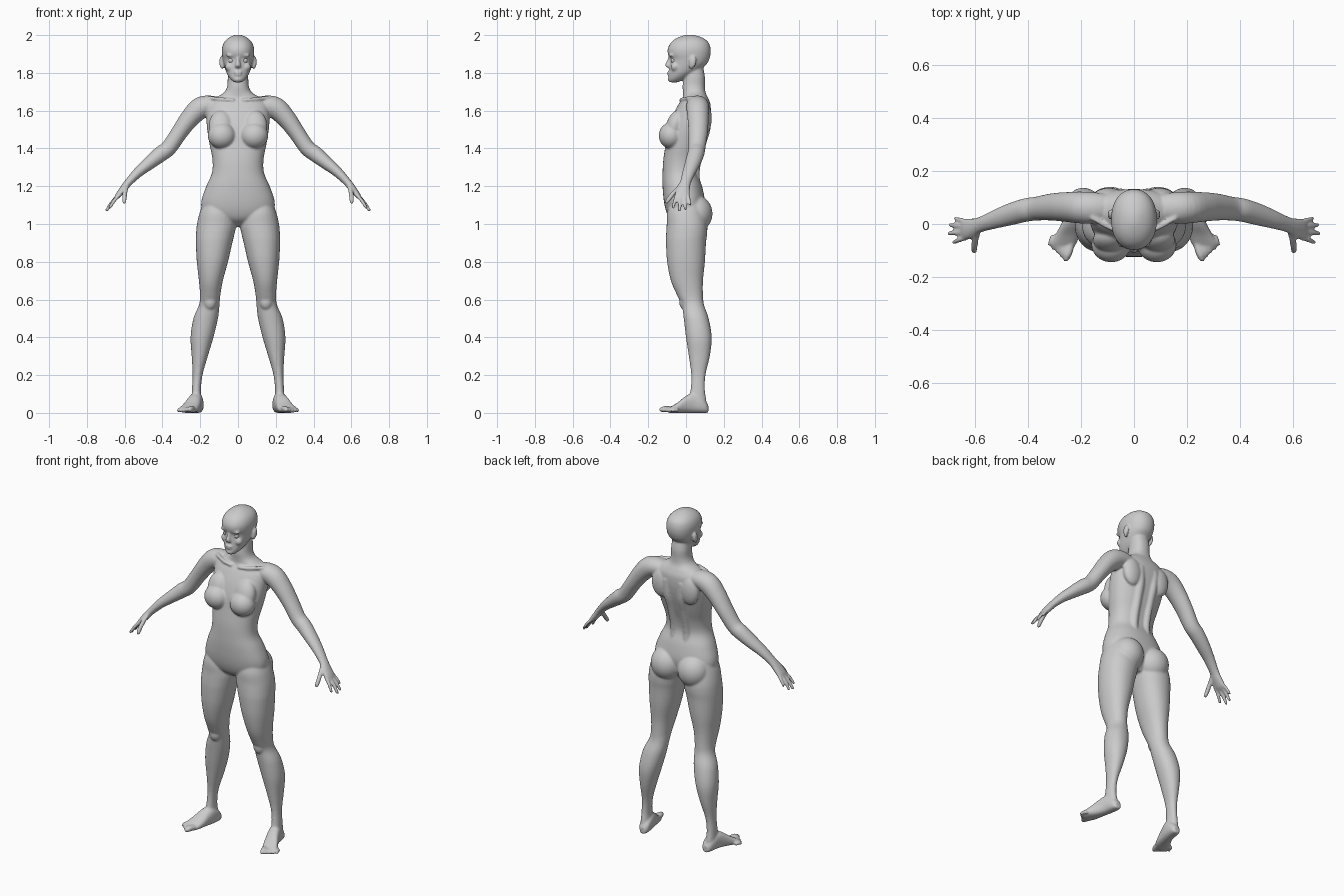
import bpy, bmesh
from math import sin, cos, tau
from mathutils import Vector, Matrix

X, Y, Z = Vector((1, 0, 0)), Vector((0, 1, 0)), Vector((0, 0, 1))
bm = bmesh.new()
BOTH = (1, -1)


def smooth_rows(rows, steps=4):
    """Catmull-Rom interpolation through the section rows."""
    r = [Vector(q) for q in rows]
    out = []
    for i in range(len(r) - 1):
        a, b, c, d = r[max(i - 1, 0)], r[i], r[i + 1], r[min(i + 2, len(r) - 1)]
        for k in range(steps):
            t = k / steps
            out.append(0.5 * (2 * b + (c - a) * t + (2 * a - 5 * b + 4 * c - d) * t * t
                              + (3 * b - a - 3 * c + d) * t ** 3))
    return out + [r[-1]]


def loft(rows, axes=None, sides=(1,), power=2.0, n=32):
    """Closed tube through rows (x, y, z, radius_u, radius_v); optional mirrored copy."""
    rows = smooth_rows(rows)
    for s in sides:
        rings = []
        for i, row in enumerate(rows):
            c = Vector(row[:3])
            if axes:
                u, v = axes
            else:
                t = (Vector(rows[min(i + 1, len(rows) - 1)][:3])
                     - Vector(rows[max(i - 1, 0)][:3])).normalized()
                v = (Y - t * t.dot(Y)).normalized()
                u = v.cross(t)
            ring = []
            for k in range(n):
                ca, sa = cos(tau * k / n), sin(tau * k / n)
                m = (abs(ca) ** power + abs(sa) ** power) ** (-1 / power)
                p = c + u * (row[3] * ca * m) + v * (row[4] * sa * m)
                ring.append(bm.verts.new((p.x * s, p.y, p.z)))
            rings.append(ring)
        for a, b in zip(rings, rings[1:]):
            for k in range(n):
                j = (k + 1) % n
                bm.faces.new((a[k], a[j], b[j], b[k]))
        bm.faces.new(rings[0][::-1])
        bm.faces.new(rings[-1])


def column(rows, **kw):
    """Horizontal sections given as (z, x_min, x_max, y_front, y_back)."""
    loft([((a + b) / 2, (f + k) / 2, z, (b - a) / 2, (k - f) / 2) for z, a, b, f, k in rows],
         axes=(X, Y), **kw)


def ball(pos, radii, sides=(1,), tilt=0):
    for s in sides:
        m = (Matrix.Translation((pos[0] * s, pos[1], pos[2])) @ Matrix.Rotation(tilt, 4, 'X')
             @ Matrix.Diagonal((*radii, 1)))
        bmesh.ops.create_icosphere(bm, subdivisions=4, radius=1, matrix=m)


def digit(points, r, axes=None):
    """Finger or toe with a rounded tip."""
    pts = [Vector(p) for p in points]
    d = (pts[-1] - pts[-2]).normalized()
    rows = [(*p, r, r) for p in pts[:-1]]
    rows += [(*(pts[-1] - d * r), r * .85, r * .85), (*(pts[-1] - d * r * .3), r * .6, r * .6),
             (*pts[-1], r * .2, r * .2)]
    loft(rows, axes, BOTH, n=16)


def lerp(a, b, t):
    return Vector(a).lerp(Vector(b), t)


# torso and neck: z, half width, front, back
torso = [(.985, .05, -.03, .05), (1.02, .13, -.08, .08), (1.06, .185, -.103, .092),
         (1.12, .194, -.117, .10), (1.2, .168, -.124, .085), (1.27, .138, -.124, .062),
         (1.34, .135, -.12, .07), (1.42, .15, -.108, .095), (1.5, .163, -.095, .118),
         (1.57, .167, -.072, .13), (1.63, .16, -.042, .13), (1.665, .125, -.018, .118),
         (1.695, .075, -.016, .104), (1.73, .057, -.018, .1), (1.78, .054, -.012, .1),
         (1.83, .05, -.005, .09)]
column([(z, -w, w, f, b) for z, w, f, b in torso], power=2.25, n=48)

# breasts, buttocks, shoulder blades, back muscles, collar bones
ball((.086, -.078, 1.468), (.074, .066, .07), BOTH)
ball((.09, -.06, 1.52), (.064, .045, .085), BOTH, -.3)
ball((.09, .05, 1.055), (.093, .09, .098), BOTH)
ball((.095, .1, 1.56), (.06, .036, .085), BOTH)
loft([(.045, .06, 1.13, .03, .03), (.042, .04, 1.27, .026, .032), (.042, .068, 1.4, .026, .032),
      (.045, .095, 1.5, .03, .034), (.05, .1, 1.6, .03, .034)], (X, Y), BOTH)
loft([(.02, -.026, 1.655, .01, .01), (.08, -.018, 1.66, .01, .01),
      (.16, .025, 1.668, .01, .01)], None, BOTH, n=12)

# legs: z, inner, outer, front, back
column([(1.12, .06, .18, -.08, .08), (1.06, .02, .203, -.1, .1), (1.0, .009, .217, -.102, .112),
        (.95, .018, .222, -.105, .112), (.9, .03, .223, -.106, .106), (.8, .053, .218, -.1, .1),
        (.7, .08, .207, -.08, .09), (.62, .094, .201, -.046, .09), (.57, .098, .207, -.022, .096),
        (.5, .106, .236, -.012, .12), (.4, .13, .251, 0, .136), (.3, .16, .245, .015, .126),
        (.2, .188, .24, .028, .103), (.12, .196, .244, .024, .1), (.06, .192, .246, .01, .108),
        (.02, .195, .24, .02, .1)], sides=BOTH, power=2.15)
ball((.148, -.008, .59), (.034, .028, .045), BOTH)

# feet: y, centre x, height, half width
foot = [(.118, .212, .04, .016), (.105, .213, .06, .028), (.08, .216, .085, .034),
        (.04, .222, .105, .037), (0, .234, .09, .04), (-.04, .25, .058, .046),
        (-.075, .265, .036, .048), (-.092, .27, .026, .036)]
loft([(x, y, h / 2, w, h / 2) for y, x, h, w in foot], (X, Z), BOTH, 2.5)
for i in range(5):
    t = i / 4
    r = .0145 - .0045 * t if i else .0165
    a, b = lerp((.237, -.07, .018), (.303, -.04, .014), t), lerp((.257, -.142, r), (.32, -.083, r), t)
    digit([a, lerp(a, b, .55) + Z * .004, b], r, (X, Z))

# arms down to the palms: x, y, z, thickness, width
loft([(.07, .06, 1.63, .03, .045), (.14, .06, 1.63, .05, .058), (.2, .062, 1.613, .058, .06),
      (.255, .064, 1.56, .051, .056), (.31, .064, 1.485, .044, .051), (.365, .058, 1.405, .042, .045),
      (.41, .052, 1.37, .042, .044), (.47, .035, 1.322, .035, .041), (.53, .015, 1.272, .027, .034),
      (.58, -.003, 1.22, .021, .029), (.608, -.014, 1.185, .019, .036), (.634, -.02, 1.152, .015, .04),
      (.648, -.022, 1.135, .008, .034)], None, BOTH)

# fingers and thumb: knuckle, tip, radius
for a, b, r in [((.622, -.048, 1.16), (.682, -.07, 1.082), .0098),
                ((.63, -.03, 1.155), (.7, -.036, 1.066), .0102),
                ((.63, -.009, 1.155), (.696, -.003, 1.073), .0098),
                ((.622, .009, 1.162), (.676, .022, 1.097), .0088)]:
    digit([a, lerp(a, b, .5) + Vector((.003, 0, .003)), b], r)
digit([(.588, -.025, 1.205), (.597, -.058, 1.172), (.601, -.085, 1.14), (.602, -.108, 1.108)], .0125)

# head: z, half width, front, back
head = [(1.75, .02, -.085, -.045), (1.765, .038, -.092, -.01), (1.79, .056, -.09, .03),
        (1.82, .068, -.088, .08), (1.85, .076, -.085, .112), (1.875, .081, -.085, .124),
        (1.9, .085, -.096, .13), (1.93, .085, -.096, .13), (1.96, .075, -.08, .12),
        (1.982, .055, -.053, .095), (1.996, .03, -.02, .06), (2.002, .01, .005, .035)]
column([(z, -w, w, f, b) for z, w, f, b in head], power=2.2, n=48)

# nose, brows, cheeks, lips, chin, ears
loft([(0, -.082, 1.892, .008, .01), (0, -.088, 1.867, .0095, .012), (0, -.095, 1.843, .014, .016),
      (0, -.092, 1.834, .017, .014), (0, -.086, 1.827, .014, .01)], (X, Y))
ball((.035, -.077, 1.893), (.028, .013, .009), BOTH)
ball((.044, -.058, 1.832), (.024, .022, .024), BOTH)
ball((0, -.089, 1.803), (.023, .0115, .0065))
ball((0, -.087, 1.789), (.02, .0115, .007))
ball((0, -.08, 1.766), (.024, .017, .016))
ball((.088, .036, 1.857), (.011, .019, .032), BOTH, -.2)
ball((.084, .028, 1.835), (.01, .012, .016), BOTH)

# fuse all parts into one smooth skin
bmesh.ops.recalc_face_normals(bm, faces=bm.faces)
mesh = bpy.data.meshes.new("body")
bm.to_mesh(mesh)
bm.free()
body = bpy.data.objects.new("body", mesh)
bpy.context.collection.objects.link(body)
fuse = body.modifiers.new("fuse", 'REMESH')
fuse.mode = 'VOXEL'
fuse.voxel_size = .0056
fuse.use_smooth_shade = True
relax = body.modifiers.new("relax", 'SMOOTH')
relax.factor = .5
relax.iterations = 6

# eyeballs
for name, s in (("eye_left", 1), ("eye_right", -1)):
    bpy.ops.mesh.primitive_uv_sphere_add(segments=24, ring_count=16, radius=.0155,
                                         location=(.036 * s, -.0645, 1.866))
    bpy.context.object.name = name
    bpy.ops.object.shade_smooth()
